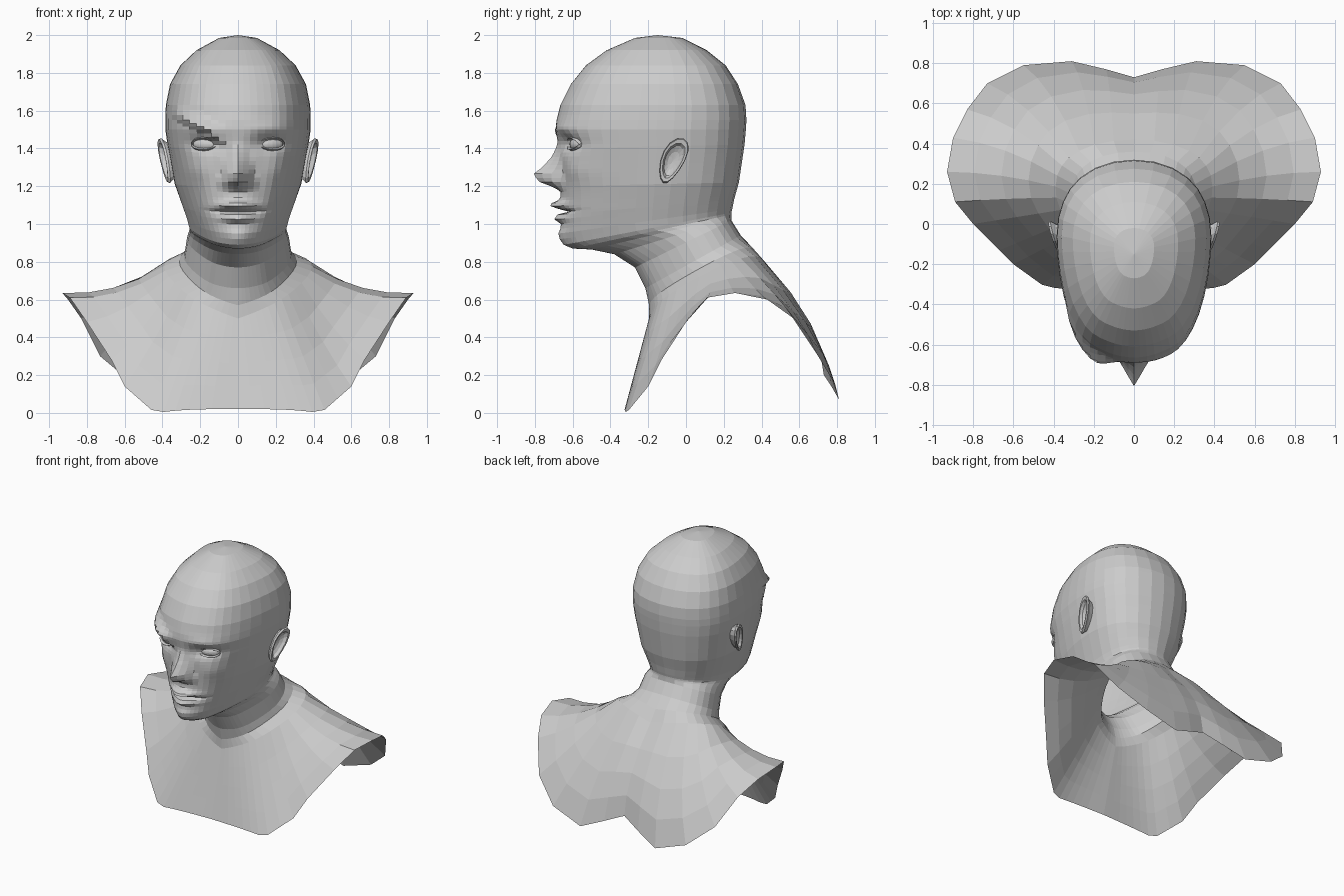
import bpy
import bmesh
from math import sin, cos, pi, exp, radians
from mathutils import Vector, Matrix

default_cube = bpy.data.objects.get("Cube")
if default_cube:
    bpy.data.objects.remove(default_cube, do_unlink=True)

# One plain clay colour
clay = bpy.data.materials.new("clay_grey")
clay.use_nodes = True
clay.diffuse_color = (0.6, 0.6, 0.6, 1)
clay.node_tree.nodes["Principled BSDF"].inputs["Base Color"].default_value = clay.diffuse_color


def mix(a, b, t):
    return a + (b - a) * t


def sample(keys, position):
    """Linear interpolation through (position, value) pairs."""
    for (start, low), (end, high) in zip(keys, keys[1:]):
        if start <= position <= end:
            return mix(low, high, (position - start) / (end - start))
    return 0.0


def add_object(name, mesh_builder):
    mesh_builder.normal_update()
    mesh = bpy.data.meshes.new(name)
    mesh_builder.to_mesh(mesh)
    mesh_builder.free()
    mesh.materials.append(clay)
    part = bpy.data.objects.new(name, mesh)
    bpy.context.collection.objects.link(part)
    return part


def loft(name, rings, start_cap=None, end_cap=None):
    """Skin closed rings; optional end points close them with a fan."""
    builder = bmesh.new()
    rows = [[builder.verts.new(point) for point in ring] for ring in rings]
    count = len(rows[0])
    for upper, lower in zip(rows, rows[1:]):
        for i in range(count):
            j = (i + 1) % count
            builder.faces.new((upper[i], lower[i], lower[j], upper[j]))
    for cap, row in ((start_cap, rows[0]), (end_cap, rows[-1])):
        if cap is not None:
            centre = builder.verts.new(cap)
            for i in range(count):
                builder.faces.new((centre, row[i], row[(i + 1) % count]))
    bmesh.ops.recalc_face_normals(builder, faces=builder.faces)
    return add_object(name, builder)


# Half outline of the skull seen from above, front centre to back centre
outline = [(0, -1), (.08, -.995), (.17, -.985), (.27, -.965), (.37, -.935),
           (.47, -.9), (.57, -.85), (.67, -.77), (.76, -.66), (.84, -.52),
           (.91, -.34), (.96, -.14), (.99, .06), (1, .24), (.98, .42),
           (.92, .58), (.83, .71), (.7, .82), (.5, .92), (.26, .98), (0, 1)]
last = len(outline) - 1

# Ring keys: front y, front z, back y, back z, half width, front taper, steps
ring_keys = [
    (-.27, 1.985, -.02, 1.985, .10, 0, 1),
    (-.42, 1.92, .11, 1.92, .22, 0, 1),
    (-.53, 1.84, .21, 1.84, .305, 0, 1),
    (-.61, 1.74, .275, 1.74, .36, 0, 1),
    (-.665, 1.63, .315, 1.63, .382, 0, 3),
    (-.685, 1.55, .32, 1.55, .385, 0, 3),
    (-.69, 1.5, .317, 1.5, .385, 0, 5),
    (-.675, 1.4, .31, 1.42, .372, 0, 9),
    (-.665, 1.2, .28, 1.22, .335, .08, 10),
    (-.66, 1.05, .255, 1.13, .295, .15, 4),
    (-.66, .95, .245, 1.08, .27, .25, 2),
    (-.64, .89, .24, 1.06, .26, .32, 1),
    (-.6, .87, .24, 1.05, .255, .35, 1),
    (-.5, .865, .24, 1.04, .255, .35, 1),
    (-.38, .84, .24, 1.03, .26, .33, 1),
    (-.27, .77, .24, 1.02, .27, .3, 1),
    (-.215, .66, .29, .94, .285, .25, 1),
    (-.195, .57, .36, .86, .31, .2, 1),
    (-.195, .5, .42, .78, .39, .15, 1)]

# Cut edge of the bust, front centre to back centre
rim = [(0, -.32, .02), (.16, -.325, .02), (.3, -.325, .015), (.44, -.315, 0),
       (.6, -.2, .14), (.67, -.13, .28), (.8, 0, .48), (.89, .11, .61),
       (.93, .26, .635), (.9, .43, .6), (.83, .57, .5), (.73, .7, .3),
       (.55, .79, .15), (.31, .81, .07), (.14, .77, .14), (0, .73, .2)]

nose_profile = [(1.175, 0), (1.2, .05), (1.225, .115), (1.265, .14),
                (1.3, .09), (1.36, .035), (1.43, 0)]


def bump(x, z, cx, cz, width, height):
    return exp(-((x - cx) / width) ** 2 - ((z - cz) / height) ** 2)


def face_relief(x, z):
    """Depth added to the front of the head; negative stands out."""
    side = abs(x)
    nose_width = max(.045, mix(.105, .05, (z - 1.2) / .22))
    depth = -sample(nose_profile, z) * max(0, 1 - side / nose_width)
    depth += .045 * bump(side, z, .17, 1.425, .085, .04)     # eye socket
    depth -= .012 * bump(side, z, .17, 1.51, .1, .03)        # brow
    depth -= .015 * bump(side, z, .22, 1.28, .07, .06)       # cheek
    depth -= .06 * bump(side, z, 0, 1.10, .085, .022)        # upper lip
    depth += .05 * bump(side, z, 0, 1.067, .11, .011)        # mouth slit
    depth -= .05 * bump(side, z, 0, 1.035, .075, .018)       # lower lip
    depth -= .02 * bump(side, z, 0, .93, .08, .04)           # chin
    # One brow is pulled into an overhanging slanted fold
    edge = 1.42 + (side - .07) * .55
    if x < -.05 and edge <= z < edge + .09:
        depth -= .055 * min(1, (side - .05) / .1) * (1 - (z - edge) / .09)
    return depth


def mirrored(half_points):
    return half_points + [Vector((-p.x, p.y, p.z)) for p in half_points[-2:0:-1]]


def body_ring(front_y, front_z, back_y, back_z, width, taper):
    half = []
    for sx, sy in outline:
        along = (sy + 1) / 2
        lift = max(0, .65 - front_z) * .7 * sx
        half.append(Vector((sx * width * (1 - taper * max(0, -sy)),
                            mix(front_y, back_y, along),
                            mix(front_z, back_z, along) + lift)))
    ring = mirrored(half)
    for i, point in enumerate(ring):
        column = min(i, 2 * last - i)
        if outline[column][1] < -.4 and front_z > .88:
            point.y += face_relief(point.x, point.z)
    return ring


# Head and neck rings from crown to collar
body_rings = []
for key, following in zip(ring_keys, ring_keys[1:]):
    for step in range(key[-1]):
        t = step / key[-1]
        body_rings.append(body_ring(*(mix(a, b, t) for a, b in zip(key[:-1], following))))
body_rings.append(body_ring(*ring_keys[-1][:-1]))


def rim_point(column):
    place = column * 4 / 9 if column < 9 else column - 5
    index = min(int(place), len(rim) - 2)
    return Vector(rim[index]).lerp(Vector(rim[index + 1]), place - index)


# Shoulders, chest and upper back spread from the collar to the cut edge
collar = body_rings[-1][:last + 1]
for t in (.25, .5, .75, 1):
    swell = 4 * t * (1 - t)
    half = []
    for column, (sx, sy) in enumerate(outline):
        point = collar[column].lerp(rim_point(column), t)
        point.z -= .045 * swell * sx ** 4
        point.y += .07 * swell * max(0, sy)
        half.append(point)
    body_rings.append(mirrored(half))

loft("head_and_shoulders", body_rings, start_cap=(0, -.15, 2))


# Ears: nested loops make the back, the rolled rim and the bowl
def ear_ring(side, size, out):
    ring = []
    for i in range(14):
        angle = 2 * pi * i / 14
        up = .12 * sin(angle) * size
        across = .065 * cos(angle) * size * (1 + .25 * sin(angle))
        y = -.07 + across + up * .35
        x = .345 + out + .2 * up + .25 * across
        ring.append(Vector((side * x, y, 1.335 + up)))
    return ring


for side, label in ((1, "left"), (-1, "right")):
    ear_layers = [(.7, -.03), (.85, .02), (1, .04), (.95, .052), (.78, .05), (.66, .03), (.4, .018)]
    loft(label + "_ear", [ear_ring(side, size, out) for size, out in ear_layers],
         end_cap=(side * .355, -.075, 1.33))

    # Eyeball, flattened and turned to follow the face
    turn = Matrix.Rotation(side * radians(20), 4, "Z")
    place = Matrix.Translation((side * .172, -.578, 1.422)) @ turn
    builder = bmesh.new()
    bmesh.ops.create_uvsphere(builder, u_segments=16, v_segments=10, radius=1,
                              matrix=place @ Matrix.Diagonal((.07, .032, .034, 1)))
    add_object(label + "_eye", builder)

    # Eyelids: thin bands arching over and under the eye
    for lid, rise in (("upper", .034), ("lower", -.028)):
        sections = []
        for i in range(9):
            angle = pi * i / 8
            middle = Vector((.074 * cos(angle), -.03 * sin(angle) + .002, rise * sin(angle)))
            sections.append([place @ (middle + Vector((0, .016 * cos(a), .007 * sin(a))))
                             for a in (0, pi / 2, pi, 3 * pi / 2)])
        loft(label + "_" + lid + "_eyelid", sections)
